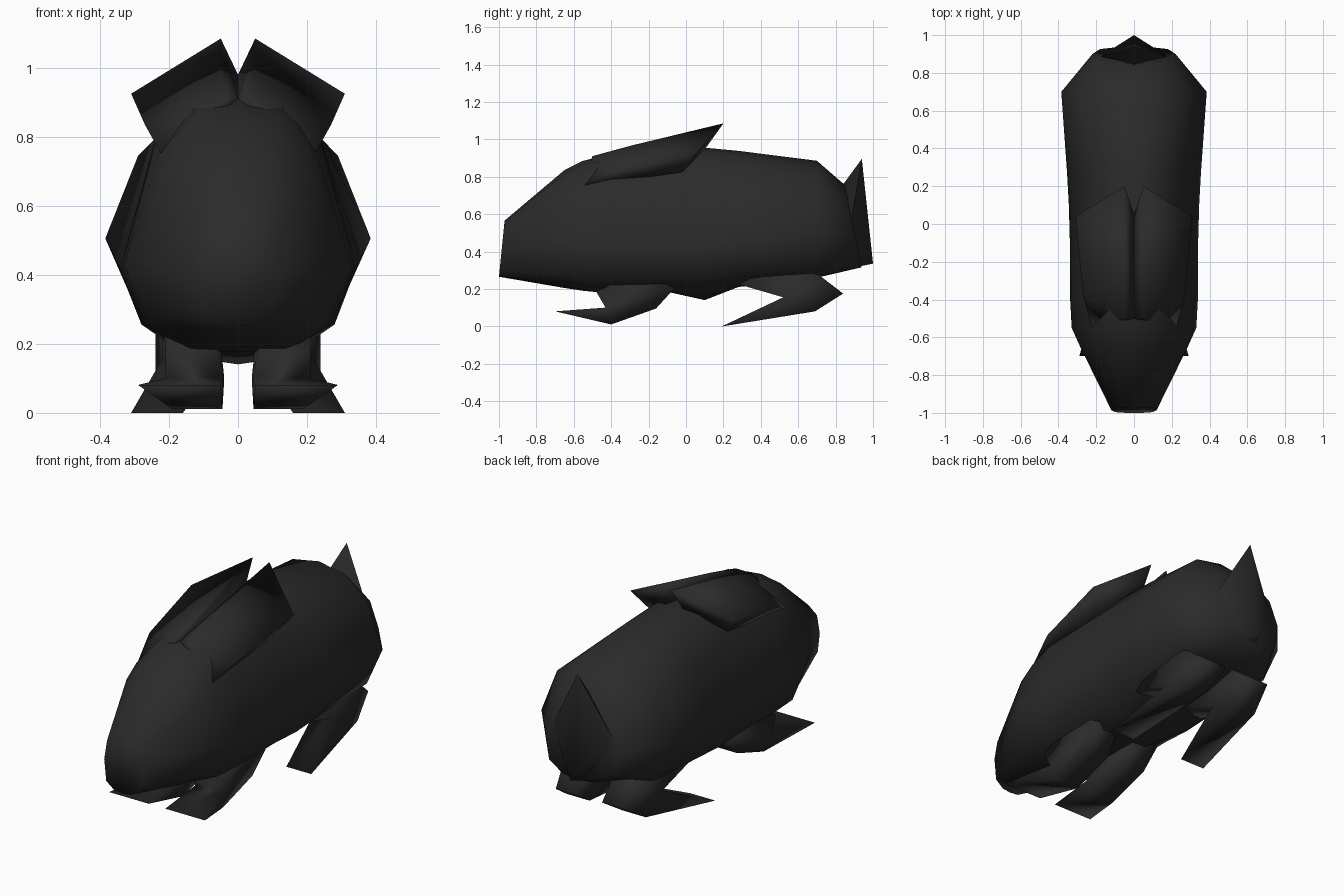
import bpy, bmesh, math

mat = bpy.data.materials.new("charcoal black")
mat.diffuse_color = (0.024, 0.024, 0.024, 1)


def finish(bm, name, angle=179):
    bmesh.ops.recalc_face_normals(bm, faces=bm.faces)
    me = bpy.data.meshes.new(name)
    bm.to_mesh(me)
    bm.free()
    ob = bpy.data.objects.new(name, me)
    bpy.context.collection.objects.link(ob)
    me.materials.append(mat)
    bpy.ops.object.select_all(action='DESELECT')
    bpy.context.view_layer.objects.active = ob
    ob.select_set(True)
    bpy.ops.object.shade_smooth_by_angle(angle=math.radians(angle))
    return ob


def hull(name, points):
    bm = bmesh.new()
    for p in points:
        bm.verts.new(p)
    res = bmesh.ops.convex_hull(bm, input=bm.verts[:])
    junk = [v for v in res["geom_interior"] if isinstance(v, bmesh.types.BMVert)]
    bmesh.ops.delete(bm, geom=junk, context='VERTS')
    return finish(bm, name, 100)


def leg(name, profile, s):
    # profile rows: y, z, inner x, outer x
    bm = bmesh.new()
    a = [bm.verts.new((s * xi, y, z)) for y, z, xi, xo in profile]
    b = [bm.verts.new((s * xo, y, z)) for y, z, xi, xo in profile]
    n = len(a)
    caps = [bm.faces.new(a), bm.faces.new(b[::-1])]
    for i in range(n):
        j = (i + 1) % n
        bm.faces.new((a[j], a[i], b[i], b[j]))
    bm.normal_update()
    bmesh.ops.triangulate(bm, faces=caps, ngon_method='EAR_CLIP')
    return finish(bm, name)


# body: cross-sections lofted from nose to rump
# rows: y, bottom z, top z, then half-section (x, z): upper, shoulder, flank, lower, belly
sections = [
    (-0.97, 0.27, 0.57, (0.06, 0.565), (0.11, 0.52), (0.12, 0.42), (0.10, 0.31), (0.05, 0.275)),
    (-0.65, 0.21, 0.84, (0.12, 0.82), (0.22, 0.70), (0.285, 0.45), (0.22, 0.28), (0.12, 0.22)),
    (-0.55, 0.195, 0.89, (0.13, 0.87), (0.23, 0.75), (0.33, 0.43), (0.26, 0.26), (0.13, 0.20)),
    (-0.40, 0.18, 0.925, (0.13, 0.90), (0.24, 0.79), (0.338, 0.43), (0.27, 0.26), (0.14, 0.18)),
    (-0.08, 0.185, 0.95, (0.12, 0.92), (0.24, 0.80), (0.34, 0.43), (0.28, 0.27), (0.14, 0.19)),
    (0.10, 0.145, 0.96, (0.12, 0.93), (0.24, 0.80), (0.345, 0.43), (0.28, 0.26), (0.14, 0.165)),
    (0.28, 0.215, 0.943, (0.13, 0.915), (0.25, 0.79), (0.355, 0.45), (0.28, 0.27), (0.14, 0.22)),
    (0.70, 0.265, 0.89, (0.16, 0.86), (0.29, 0.75), (0.385, 0.51), (0.29, 0.30), (0.14, 0.27)),
    (0.85, 0.32, 0.76, (0.10, 0.74), (0.19, 0.66), (0.22, 0.51), (0.18, 0.38), (0.09, 0.33)),
]


def lean(y, z):
    # the snout and the rump slope outward toward the bottom
    if y < -0.9:
        return -0.1 * (0.57 - z)
    return 0.2 * (0.76 - z) if y > 0.8 else 0


bm = bmesh.new()
rings = []
for y, zb, zt, *half in sections:
    loop = [(0, zt)] + half + [(0, zb)] + [(-x, z) for x, z in reversed(half)]
    rings.append([bm.verts.new((x, y + lean(y, z), z)) for x, z in loop])
for r, q in zip(rings, rings[1:]):
    for i in range(len(r)):
        j = (i + 1) % len(r)
        bm.faces.new((r[i], r[j], q[j], q[i]))
bm.faces.new(rings[0])
bm.faces.new(rings[-1][::-1])
finish(bm, "body")

# tail: upright kite-shaped wedge
hull("tail", [(0, 0.94, 0.90), (0, 1.0, 0.34), (0.19, 0.88, 0.55), (-0.19, 0.88, 0.55),
              (0, 0.83, 0.75), (0.10, 0.85, 0.31), (-0.10, 0.85, 0.31)])

ear_pts = [(0, -0.5, 0.915), (0.05, -0.5, 0.915), (0.22, -0.56, 0.75), (0.27, -0.38, 0.84),
           (0.05, 0.2, 1.09), (0.31, 0.04, 0.93), (0.05, 0.10, 0.95),
           (0.24, -0.02, 0.83), (0, 0.05, 0.97), (0, -0.05, 0.985), (0.05, -0.29, 0.972)]
front_profile = [(-0.48, 0.19, 0.06, 0.21), (-0.43, 0.105, 0.04, 0.21), (-0.70, 0.085, 0.05, 0.29),
                 (-0.40, 0.015, 0.045, 0.19), (-0.16, 0.10, 0.04, 0.20),
                 (-0.06, 0.21, 0.06, 0.21), (-0.25, 0.30, 0.06, 0.22)]
hind_profile = [(0.28, 0.23, 0.06, 0.22), (0.52, 0.16, 0.10, 0.22), (0.19, 0.004, 0.16, 0.31),
                (0.69, 0.085, 0.10, 0.24), (0.84, 0.18, 0.08, 0.20),
                (0.71, 0.28, 0.06, 0.24), (0.50, 0.34, 0.06, 0.26)]

# paired ears and legs
for side, s in (("left", -1), ("right", 1)):
    hull(side + "_ear", [(s * x, y, z) for x, y, z in ear_pts])
    leg(side + "_front_leg", front_profile, s)
    leg(side + "_hind_leg", hind_profile, s)

# rest the feet exactly on the ground
for ob in bpy.data.objects:
    ob.location.z = -0.004
